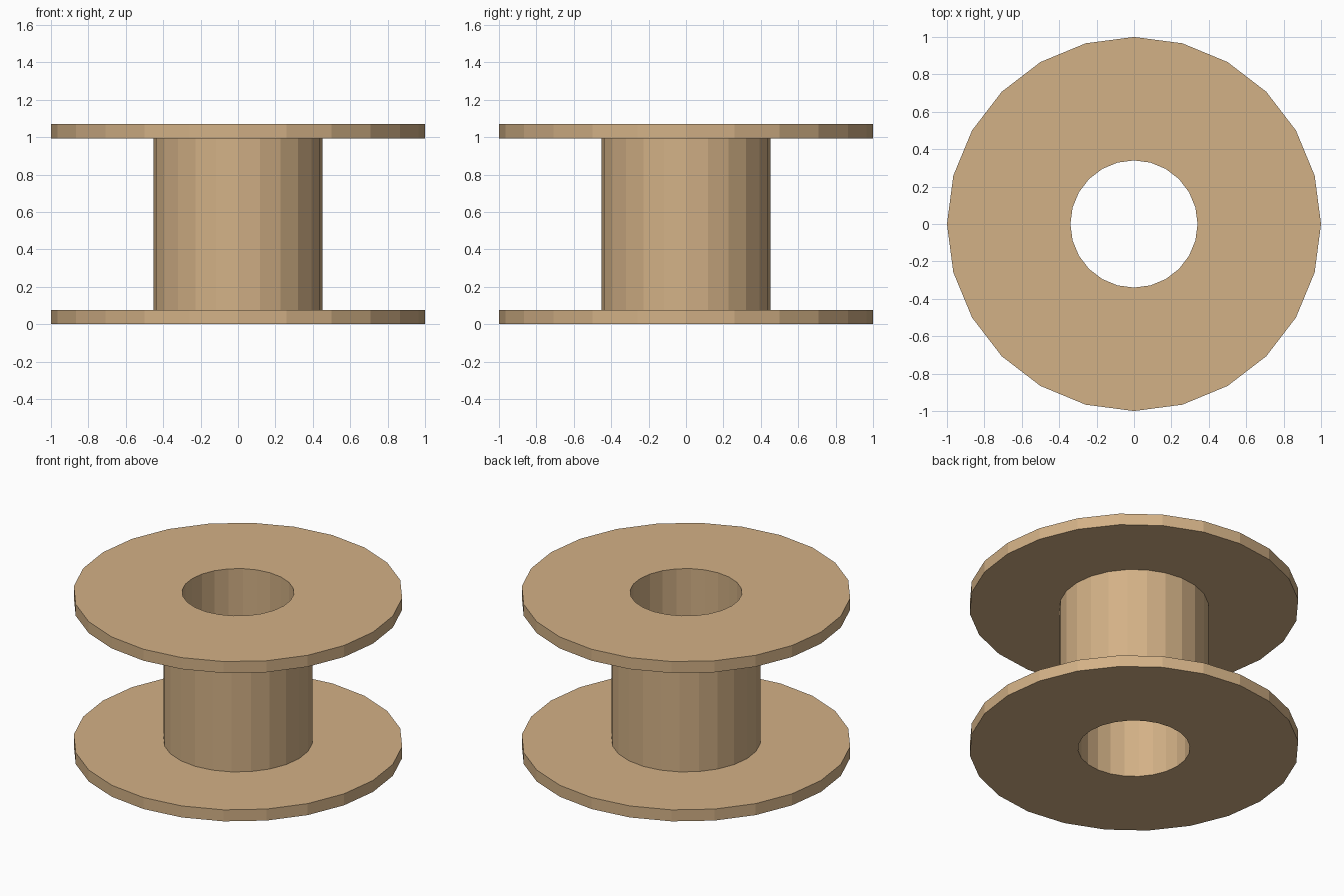
import bpy
import bmesh
from math import cos, sin, tau

SIDES = 24
BORE = 0.34
HEIGHT = 1.07
FLANGE = 0.077

cube = bpy.data.objects.get("Cube")
if cube:
    bpy.data.objects.remove(cube, do_unlink=True)

# Single tan colour
tan = bpy.data.materials.new("tan_wood")
tan.use_nodes = True
colour = (0.65, 0.44, 0.24, 1)
tan.diffuse_color = colour
tan.node_tree.nodes["Principled BSDF"].inputs["Base Color"].default_value = colour


def tube(name, outer, inner, bottom, top):
    """Flat-shaded closed ring with a rectangular section."""
    section = [(outer, bottom), (outer, top), (inner, top), (inner, bottom)]
    bm = bmesh.new()
    rings = []
    for i in range(SIDES):
        a = tau * i / SIDES
        rings.append([bm.verts.new((r * cos(a), r * sin(a), z)) for r, z in section])
    for i, ring in enumerate(rings):
        following = rings[(i + 1) % SIDES]
        for j in range(4):
            k = (j + 1) % 4
            bm.faces.new((ring[j], following[j], following[k], ring[k]))
    bmesh.ops.recalc_face_normals(bm, faces=bm.faces)
    mesh = bpy.data.meshes.new(name)
    bm.to_mesh(mesh)
    bm.free()
    mesh.materials.append(tan)
    obj = bpy.data.objects.new(name, mesh)
    bpy.context.collection.objects.link(obj)
    return obj


# Two wide flanges joined by the hollow barrel
tube("bottom_flange", 1, BORE, 0, FLANGE)
tube("top_flange", 1, BORE, HEIGHT - FLANGE, HEIGHT)
tube("barrel", 0.453, BORE, FLANGE, HEIGHT - FLANGE)
